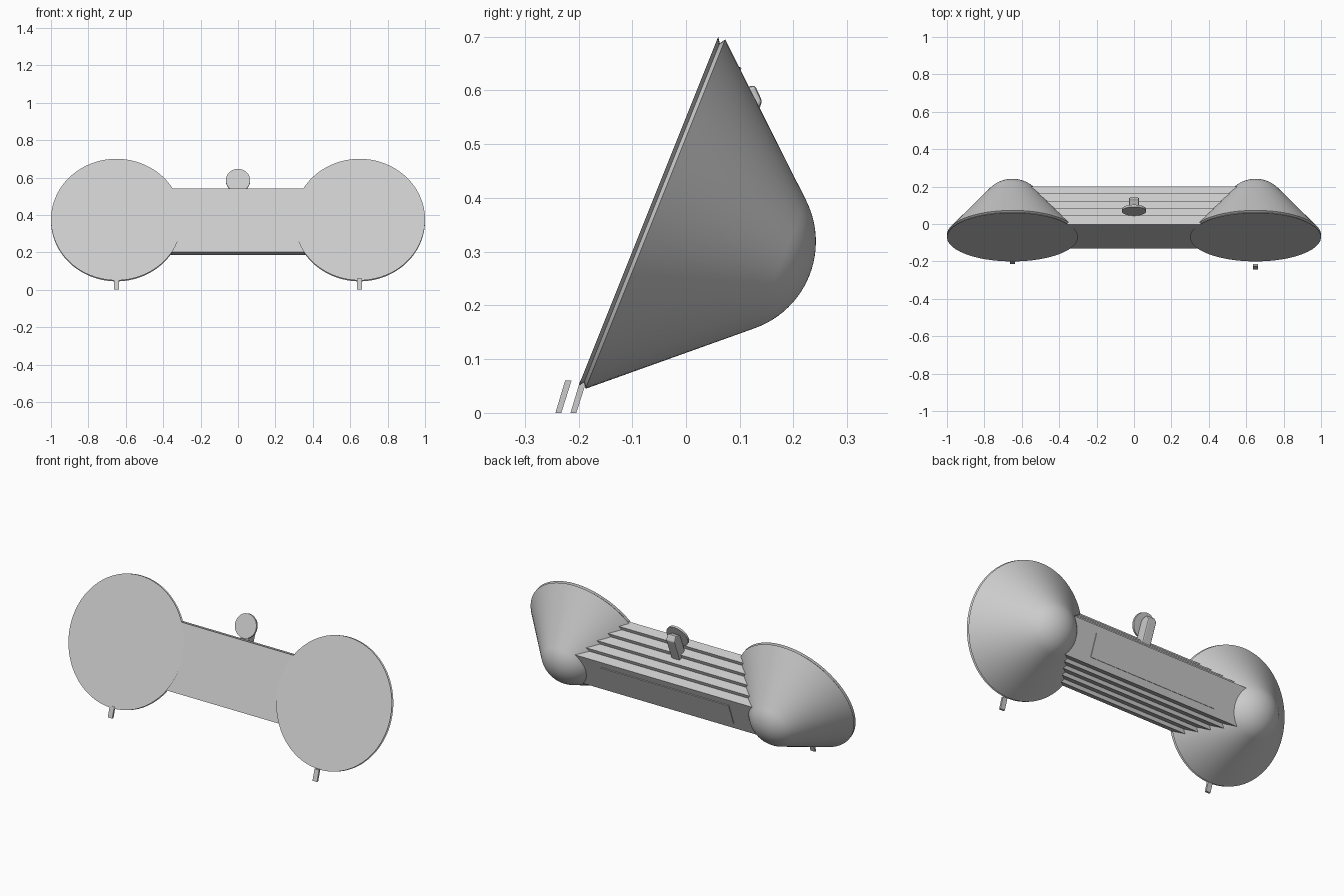
import bpy, bmesh, math
from mathutils import Matrix, Vector

if "Cube" in bpy.data.objects:
    bpy.data.objects.remove(bpy.data.objects["Cube"])

grey = bpy.data.materials.new("light grey")
grey.use_nodes = True
COL = (0.6, 0.6, 0.6, 1)
grey.diffuse_color = COL
grey.node_tree.nodes["Principled BSDF"].inputs["Base Color"].default_value = COL

LEAN = math.radians(111.8)          # local z becomes the backward, downward axis
TILT = Matrix.Rotation(-LEAN, 4, 'X')


def finish(name, bm, smooth=False):
    bmesh.ops.recalc_face_normals(bm, faces=bm.faces)
    me = bpy.data.meshes.new(name)
    bm.to_mesh(me)
    bm.free()
    me.materials.append(grey)
    ob = bpy.data.objects.new(name, me)
    bpy.context.collection.objects.link(ob)
    if smooth:
        bpy.ops.object.select_all(action='DESELECT')
        ob.select_set(True)
        bpy.context.view_layer.objects.active = ob
        bpy.ops.object.shade_smooth_by_angle(angle=math.radians(30))
    return ob


def prism(name, pts, x0, x1):
    """Extrude a (y, z) outline along x."""
    bm = bmesh.new()
    f = bm.faces.new([bm.verts.new((x0, y, z)) for y, z in pts])
    r = bmesh.ops.extrude_face_region(bm, geom=[f])
    bmesh.ops.translate(bm, vec=(x1 - x0, 0, 0),
                        verts=[v for v in r['geom'] if isinstance(v, bmesh.types.BMVert)])
    return finish(name, bm)


def lathe(name, profile, centre, n=96):
    """Spin a (radius, depth) profile about the tilted axis."""
    bm = bmesh.new()
    vs = [bm.verts.new((r, 0, t)) for r, t in profile]
    es = [bm.edges.new(p) for p in zip(vs, vs[1:])]
    bmesh.ops.spin(bm, geom=vs + es, cent=(0, 0, 0), axis=(0, 0, 1),
                   angle=2 * math.pi, steps=n)
    bmesh.ops.remove_doubles(bm, verts=bm.verts, dist=1e-5)
    bmesh.ops.transform(bm, matrix=Matrix.Translation(centre) @ TILT, verts=bm.verts)
    return finish(name, bm, True)


# Round-nosed cones with a grooved rim and flat front
R, NOSE, HALF, RIM = 0.35, 0.171, math.radians(41.5), 0.014
nose_c = RIM + R / math.tan(HALF) - NOSE / math.sin(HALF)
cone = [(0, 0), (R, 0), (R - 0.01, 0.007), (R, RIM)]
for i in range(13):
    a = HALF + (math.pi / 2 - HALF) * i / 12
    cone.append((NOSE * math.cos(a) if i < 12 else 0, nose_c + NOSE * math.sin(a)))
for side, sx in (("left", 1), ("right", -1)):
    lathe(side + "_cone", cone, (sx * 0.65, -0.07, 0.375))

# Connecting bar, stepped narrower toward the back
top, bottom = Vector((-0.002, 0.54)), Vector((-0.13, 0.202))
up = (top - bottom).normalized()
back = Vector((up.y, -up.x))
STEPS, DEPTH, DROP = 5, 0.0495, 0.02
upper, lower = [], []
for i in range(STEPS):
    for k in (i, i + 1):
        upper.append(top + back * DEPTH * k - up * DROP * i)
        lower.append(bottom + back * DEPTH * k + up * DROP * i)
prism("stepped_bar", upper + lower[::-1], -0.6, 0.6)

# Thin panel on the back of the bar
mid = (upper[-1] + lower[-1]) / 2
prism("back_panel", [mid + up * 0.063 - back * 0.01, mid + up * 0.063 + back * 0.004,
                     mid - up * 0.063 + back * 0.004, mid - up * 0.063 - back * 0.01], -0.4, 0.4)

# Small round disc on a leaning post
lathe("small_disc", [(0, 0), (0.065, 0), (0.065, 0.012), (0, 0.012)], (0, 0.068, 0.586), 48)
post = prism("disc_post", [(0.07, 0.40), (0.142, 0.58), (0.128, 0.61),
                           (0.088, 0.60), (0.016, 0.42)], -0.027, 0.027)
bev = post.modifiers.new("soft_edges", 'BEVEL')
bev.width, bev.segments = 0.006, 2

# Slanted feet, the left one set further forward
for side, x, y in (("left", 0.65, -0.243), ("right", -0.65, -0.215)):
    prism(side + "_foot", [(y, 0), (y + 0.011, 0), (y + 0.03, 0.06), (y + 0.018, 0.06)],
          x - 0.014, x + 0.014)
